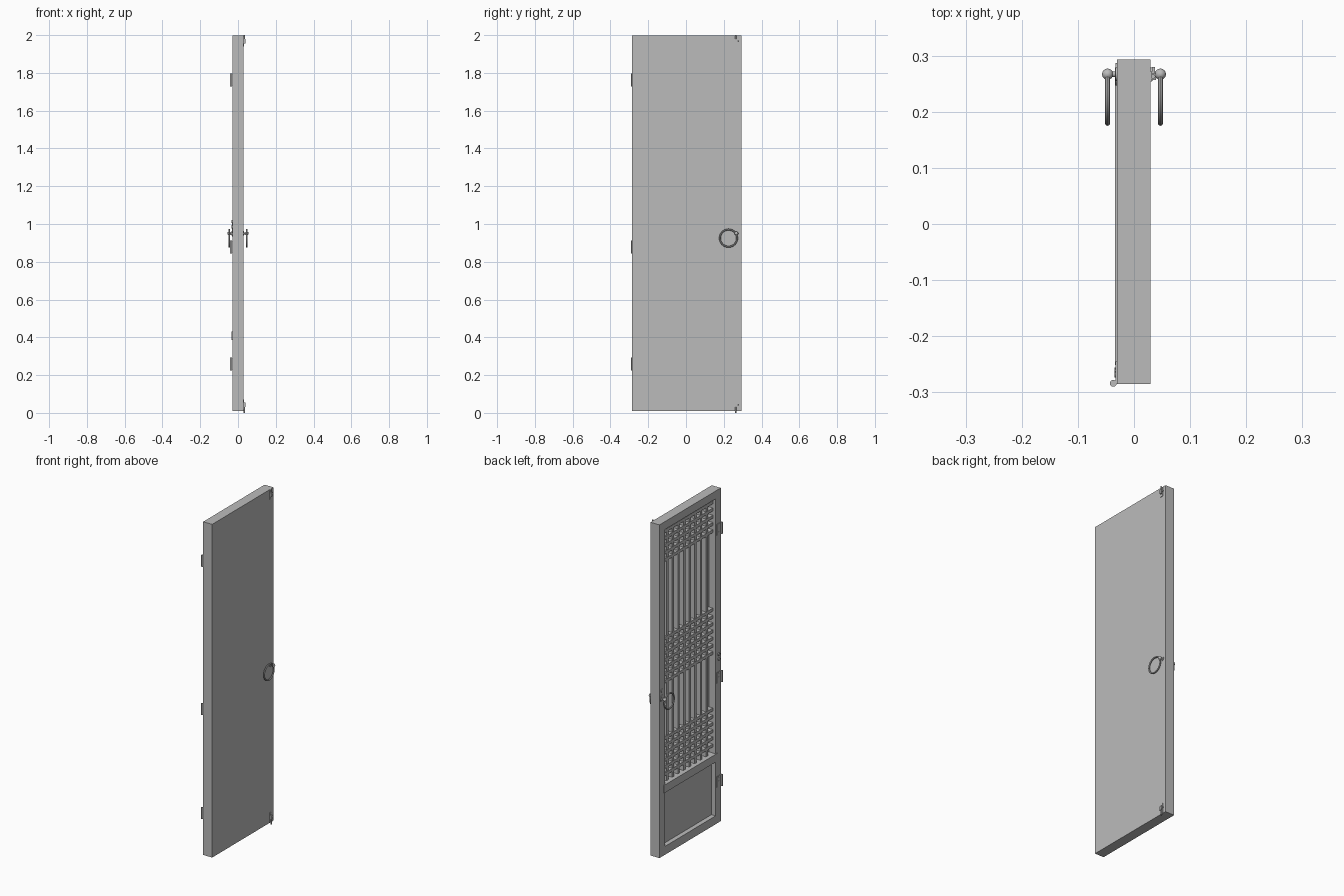
import bpy, bmesh
from math import pi
from mathutils import Matrix, Vector

cube = bpy.data.objects.get("Cube")
if cube:
    bpy.data.objects.remove(cube, do_unlink=True)

grey = bpy.data.materials.new("plain_grey")
grey.use_nodes = True
GREY = (0.5, 0.5, 0.5, 1)
grey.diffuse_color = GREY
grey.node_tree.nodes["Principled BSDF"].inputs["Base Color"].default_value = GREY


def finish(name, bm, smooth=False):
    mesh = bpy.data.meshes.new(name)
    bm.to_mesh(mesh)
    bm.free()
    obj = bpy.data.objects.new(name, mesh)
    bpy.context.collection.objects.link(obj)
    mesh.materials.append(grey)
    if smooth:
        bpy.ops.object.select_all(action="DESELECT")
        bpy.context.view_layer.objects.active = obj
        obj.select_set(True)
        bpy.ops.object.shade_smooth_by_angle()
    return obj


def add_box(bm, x, y, z):
    """Box from three (low, high) ranges."""
    size = [b - a for a, b in (x, y, z)]
    mid = Vector([(a + b) / 2 for a, b in (x, y, z)])
    bmesh.ops.create_cube(bm, size=1, matrix=Matrix.Translation(mid) @ Matrix.Diagonal((*size, 1)))


def add_rod(bm, centre, radius, length, axis="Z", sides=16):
    turn = Matrix.Rotation(pi / 2, 4, "Y") if axis == "X" else Matrix()
    bmesh.ops.create_cone(bm, cap_ends=True, segments=sides, radius1=radius, radius2=radius,
                          depth=length, matrix=Matrix.Translation(centre) @ turn)


def box(name, x, y, z):
    bm = bmesh.new()
    add_box(bm, x, y, z)
    return finish(name, bm)


X0, X1 = -0.03, 0.029
Y0, Y1 = -0.285, 0.293
IN0, IN1 = -0.236, 0.242

# Door leaf with a deep lattice opening above and a shallow panel below
leaf = box("door_leaf", (X0, X1), (Y0, Y1), (0.01, 1.997))
for name, depth, z in (("upper", 0.045, (0.43, 1.95)), ("lower", 0.027, (0.06, 0.38))):
    cutter = box(name + "_cutter", (X0 - 0.05, X0 + depth), (IN0, IN1), z)
    cutter.hide_render = True
    mod = leaf.modifiers.new(name, "BOOLEAN")
    mod.operation = "DIFFERENCE"
    mod.solver = "EXACT"
    mod.object = cutter
    bpy.context.view_layer.objects.active = leaf
    bpy.ops.object.modifier_apply(modifier=mod.name)
    bpy.data.objects.remove(cutter, do_unlink=True)

# Raised middle rail
box("middle_rail", (X0 - 0.004, X0 + 0.02), (IN0 - 0.015, IN1 + 0.015), (0.385, 0.43))

# Lattice: upright bars and three groups of cross bars
back = X0 + 0.046
bm = bmesh.new()
count = 8
for i in range(1, count + 1):
    y = IN0 + (IN1 - IN0) * i / (count + 1)
    add_box(bm, (X0 + 0.02, back), (y - 0.009, y + 0.009), (0.425, 1.955))
finish("lattice_uprights", bm)

bm = bmesh.new()
for top, rows in ((1.925, 5), (1.285, 7), (0.69, 6)):
    for i in range(rows):
        z = top - i * 0.043
        add_box(bm, (X0 + 0.018, back), (IN0 - 0.002, IN1 + 0.002), (z - 0.009, z + 0.009))
finish("lattice_cross_bars", bm)

# Hinges on the front edge
for place, z in (("bottom", 0.258), ("middle", 0.878), ("top", 1.762)):
    bm = bmesh.new()
    add_rod(bm, (X0 - 0.007, Y0 + 0.001, z), 0.006, 0.068)
    add_box(bm, (X0 - 0.003, X0 + 0.001), (Y0 + 0.001, Y0 + 0.04), (z - 0.032, z + 0.032))
    for dz in (-0.02, 0, 0.02):
        add_rod(bm, (X0 - 0.003, Y0 + 0.024, z + dz), 0.004, 0.003, "X", 12)
    finish(place + "_hinge", bm, True)

# Ring pulls with knobs on both faces
for place, s, face in (("left", 1, X1), ("right", -1, X0)):
    x = s * 0.047
    bpy.ops.mesh.primitive_torus_add(major_radius=0.0455, minor_radius=0.0045, major_segments=40,
                                     minor_segments=10, location=(x, 0.225, 0.925),
                                     rotation=(0, pi / 2, 0))
    ring = bpy.context.object
    ring.name = place + "_pull_ring"
    ring.data.materials.append(grey)
    bpy.ops.object.shade_smooth_by_angle()
    bm = bmesh.new()
    add_rod(bm, ((face + x) / 2, 0.267, 0.95), 0.005, abs(x - face), "X")
    add_rod(bm, (face + s * 0.002, 0.267, 0.95), 0.012, 0.004, "X", 24)
    bmesh.ops.create_uvsphere(bm, u_segments=16, v_segments=10, radius=0.01,
                              matrix=Matrix.Translation((x, 0.267, 0.95)))
    finish(place + "_pull_knob", bm, True)

# Backing plate of the right pull
bm = bmesh.new()
add_rod(bm, (X0 - 0.001, 0.267, 0.955), 0.02, 0.004, "X", 24)
add_rod(bm, (X0 - 0.001, 0.267, 1.0), 0.012, 0.004, "X", 24)
finish("pull_plate", bm, True)

# Small studded catch by the hinge edge
bm = bmesh.new()
for z in (0.985, 1.013):
    add_rod(bm, (X0 - 0.002, Y0 + 0.02, z), 0.009, 0.006, "X")
finish("catch_studs", bm, True)

# Sliding bolts at the top and bottom of the left face
for place, low, high, tip in (("top", 1.94, 1.995, 1.998), ("bottom", 0.014, 0.07, 0.002)):
    mid = (low + high) / 2
    bm = bmesh.new()
    add_box(bm, (X1 - 0.001, X1 + 0.003), (0.254, 0.272), (low, high))
    z0, z1 = sorted((tip + (0.002 if tip > mid else -0.002), mid))
    add_rod(bm, (X1 + 0.005, 0.263, (z0 + z1) / 2), 0.004, z1 - z0)
    add_box(bm, (X1 + 0.002, X1 + 0.01), (0.257, 0.269), (mid - 0.012, mid + 0.012))
    add_box(bm, (X1 + 0.003, X1 + 0.008), (0.266, 0.28), (mid - 0.004, mid + 0.004))
    finish(place + "_bolt", bm, True)
